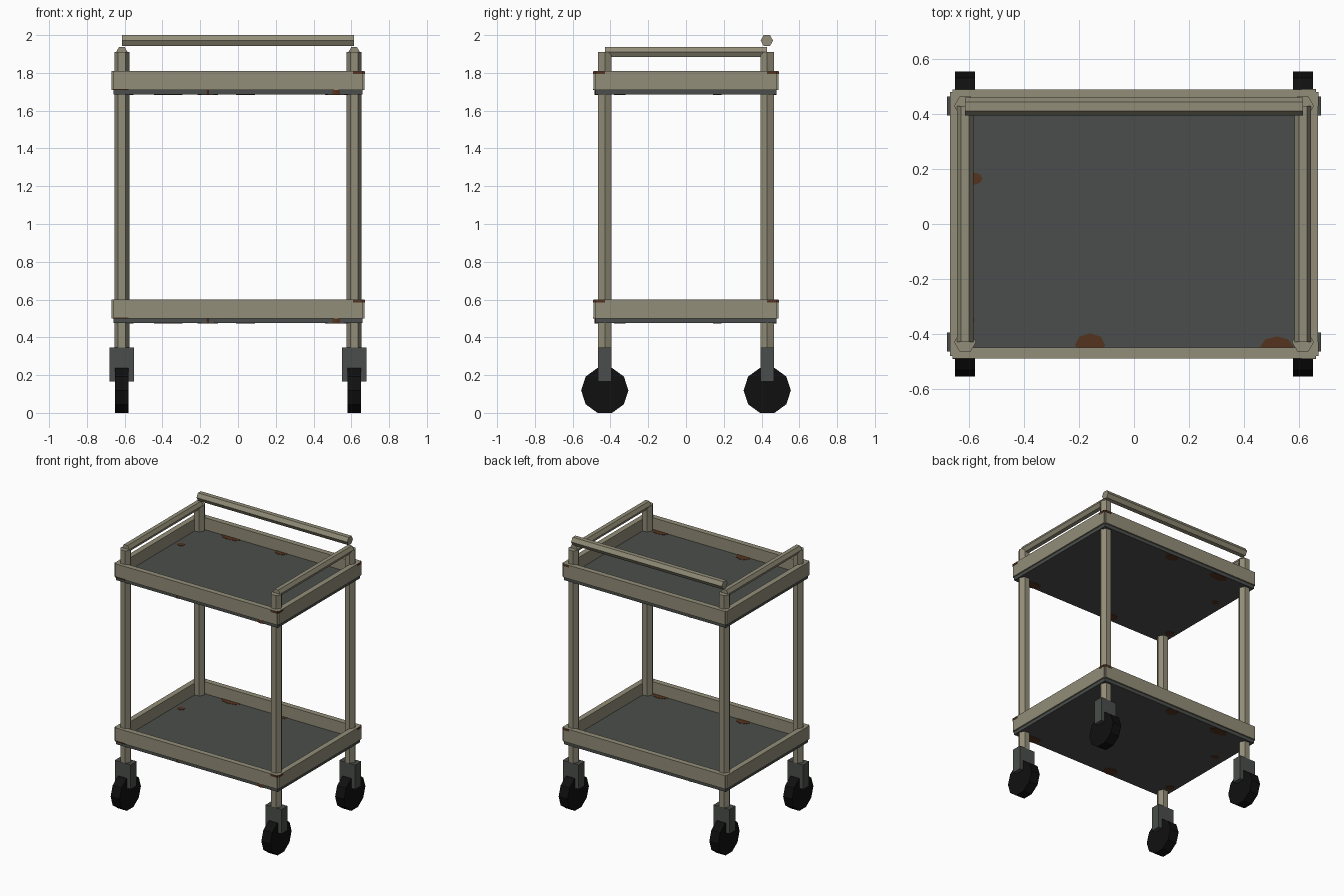
import bpy, bmesh, math
from mathutils import Vector

if "Cube" in bpy.data.objects:
    bpy.data.objects.remove(bpy.data.objects["Cube"])


def material(name, rgb):
    m = bpy.data.materials.new(name)
    m.diffuse_color = (*rgb, 1)
    m.use_nodes = True
    m.node_tree.nodes["Principled BSDF"].inputs["Base Color"].default_value = m.diffuse_color
    return m


CREAM = material("cream_paint", (0.29, 0.27, 0.19))
GREY = material("grey_metal", (0.068, 0.076, 0.069))
BLACK = material("black_rubber", (0.005, 0.005, 0.005))
RUST = material("rust", (0.09, 0.033, 0.014))

AXES = {"x": (Vector((1, 0, 0)), Vector((0, 1, 0)), Vector((0, 0, 1))),
        "y": (Vector((0, 1, 0)), Vector((1, 0, 0)), Vector((0, 0, 1))),
        "z": (Vector((0, 0, 1)), Vector((1, 0, 0)), Vector((0, 1, 0)))}


def finish(bm, name, mat):
    bmesh.ops.recalc_face_normals(bm, faces=bm.faces)
    me = bpy.data.meshes.new(name)
    bm.to_mesh(me)
    bm.free()
    me.materials.append(mat)
    ob = bpy.data.objects.new(name, me)
    bpy.context.collection.objects.link(ob)
    return ob


def prism(name, mat, axis, centre, length, ru, n=6, rv=None):
    """n-sided bar along an axis, with a corner on its first cross direction."""
    rv = rv or ru
    d, u, v = AXES[axis]
    c = Vector(centre)
    bm = bmesh.new()
    rings = []
    for s in (-0.5, 0.5):
        rings.append([bm.verts.new(c + d * length * s
                                   + u * ru * math.cos(math.tau * i / n)
                                   + v * rv * math.sin(math.tau * i / n)) for i in range(n)])
    for ring in rings:
        bm.faces.new(ring)
    for i in range(n):
        j = (i + 1) % n
        bm.faces.new((rings[0][i], rings[0][j], rings[1][j], rings[1][i]))
    return finish(bm, name, mat)


def box(name, mat, lo, hi):
    bm = bmesh.new()
    bmesh.ops.create_cube(bm, size=1)
    for v in bm.verts:
        v.co = Vector([(l + h) / 2 + c * (h - l) for l, h, c in zip(lo, hi, v.co)])
    return finish(bm, name, mat)


PX, PY = 0.615, 0.43

# Posts and casters at the four corners
for sx in (-1, 1):
    for sy in (-1, 1):
        x, y = sx * PX, sy * PY
        tag = ("left" if sx < 0 else "right") + ("_front" if sy < 0 else "_back")
        prism("post_" + tag, CREAM, "z", (x, y, 1.11), 1.60, 0.04)
        box("caster_fork_" + tag, GREY, (x - 0.065, y - 0.035, 0.165), (x + 0.065, y + 0.035, 0.345))
        prism("wheel_" + tag, BLACK, "x", (x, y, 0.119), 0.072, 0.125, n=10)
    # Side rail on each pair of posts
    prism("side_rail", CREAM, "y", (sx * PX, 0, 1.911), 2 * PY, 0.03)

# Push handle
prism("push_handle", CREAM, "x", (0, PY - 0.002, 1.971), 1.23, 0.033)

# Rust patches on a tray: x, y, radius along x, radius along y
PATCHES = ((-0.16, -0.44, 0.055, 0.042), (0.52, -0.447, 0.06, 0.038), (-0.37, 0.445, 0.075, 0.035),
           (0.04, 0.445, 0.05, 0.035), (-0.58, 0.165, 0.028, 0.022), (-0.61, -0.35, 0.03, 0.03))

# Two trays: floor plate, raised rim, rust
for level, z in (("lower", 0.5), ("upper", 1.71)):
    box(level + "_tray_floor", GREY, (-0.66, -0.48, z - 0.025), (0.66, 0.48, z + 0.012))
    for s in (-1, 1):
        y0, y1 = sorted((s * 0.45, s * 0.49))
        box(level + "_rim_long", CREAM, (-0.66, y0, z), (0.66, y1, z + 0.10))
        x0, x1 = sorted((s * 0.63, s * 0.67))
        box(level + "_rim_short", CREAM, (x0, -0.48, z), (x1, 0.48, z + 0.10))
        # Chipped paint on the right corners
        cy0, cy1 = sorted((s * 0.47, s * 0.492))
        box(level + "_corner_chip", RUST, (0.61, cy0, z + 0.084), (0.662, cy1, z + 0.098))
        cy0, cy1 = sorted((s * 0.43, s * 0.48))
        box(level + "_corner_chip", RUST, (0.65, cy0, z + 0.084), (0.672, cy1, z + 0.098))
    box(level + "_bottom_chip", RUST, (-0.66, -0.492, z - 0.001), (-0.58, -0.47, z + 0.006))
    for x, y, rx, ry in PATCHES:
        prism(level + "_rust_patch", RUST, "z", (x, y, z - 0.0065), 0.041, rx, n=8, rv=ry)
